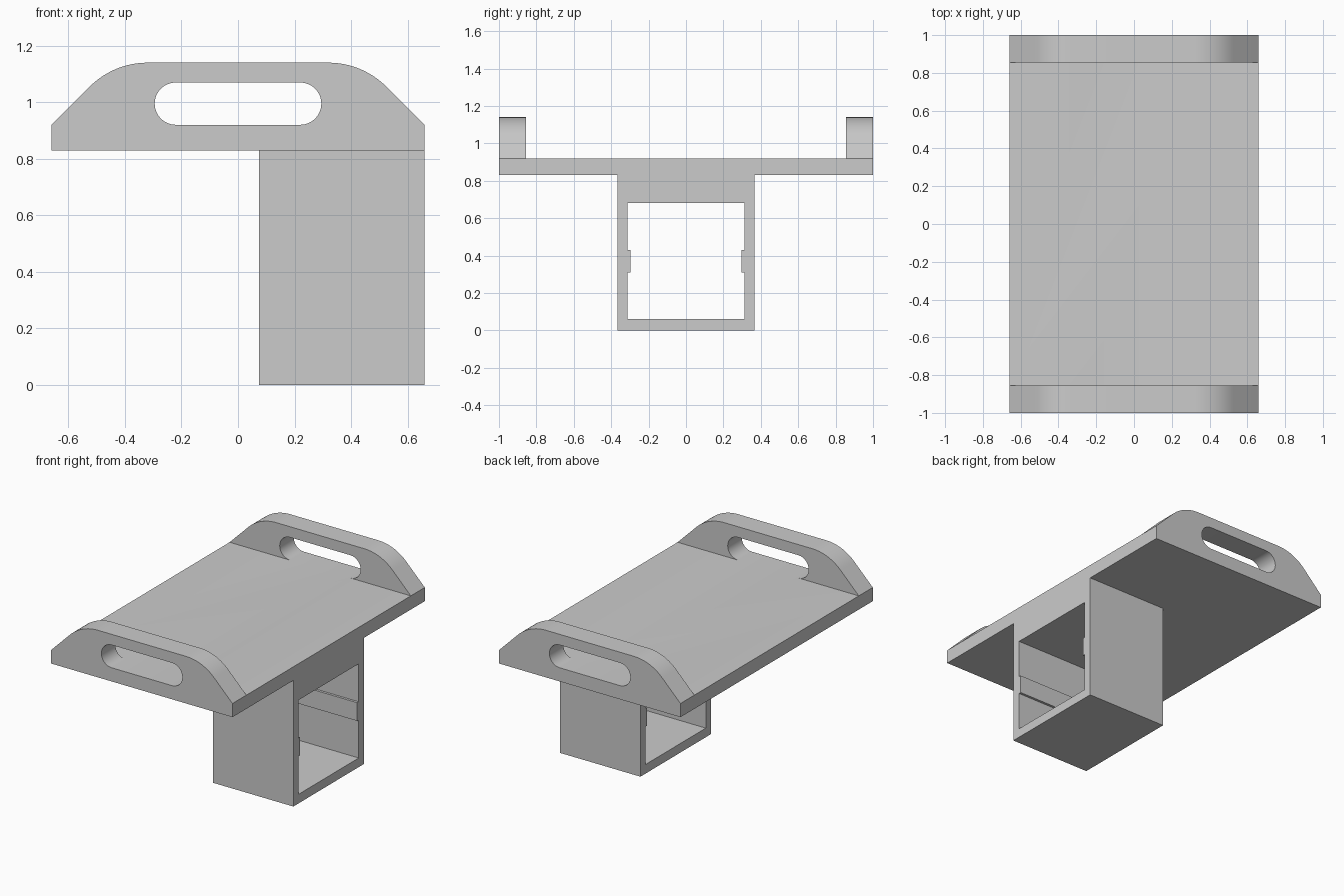
import bpy, bmesh
from math import sin, cos, pi
from mathutils import Matrix, Vector

if "Cube" in bpy.data.objects:
    bpy.data.objects.remove(bpy.data.objects["Cube"], do_unlink=True)

grey = bpy.data.materials.new("plain_grey")
grey.use_nodes = True
grey.diffuse_color = (0.6, 0.6, 0.6, 1)
grey.node_tree.nodes["Principled BSDF"].inputs["Base Color"].default_value = (0.6, 0.6, 0.6, 1)


def arc(cx, cz, r, start, end, n=16):
    """Points of a circular arc, angles in units of pi."""
    steps = [pi * (start + (end - start) * i / n) for i in range(n + 1)]
    return [(cx + r * cos(a), cz + r * sin(a)) for a in steps]


def prism(name, loops, place, direction):
    """Fill closed 2D loops (outline, then holes) and extrude them."""
    bm = bmesh.new()
    for loop in loops:
        vs = [bm.verts.new(place(*p)) for p in loop]
        for a, b in zip(vs, vs[1:] + vs[:1]):
            bm.edges.new((a, b))
    bmesh.ops.triangle_fill(bm, use_beauty=True, edges=bm.edges[:])
    out = bmesh.ops.extrude_face_region(bm, geom=bm.faces[:], use_keep_orig=True)
    moved = [v for v in out["geom"] if isinstance(v, bmesh.types.BMVert)]
    bmesh.ops.translate(bm, verts=moved, vec=Vector(direction))
    bmesh.ops.recalc_face_normals(bm, faces=bm.faces[:])
    mesh = bpy.data.meshes.new(name)
    bm.to_mesh(mesh)
    bm.free()
    mesh.materials.append(grey)
    ob = bpy.data.objects.new(name, mesh)
    bpy.context.collection.objects.link(ob)
    return ob


def mirror(points):
    return [(-a, b) for a, b in reversed(points)]


W, DECK_LOW, DECK_TOP, TOP = 0.66, 0.83, 0.92, 1.14

# Flat deck
deck = prism("tray_with_socket",
             [[(-W, DECK_LOW), (W, DECK_LOW), (W, DECK_TOP), (-W, DECK_TOP)]],
             lambda x, z: (x, -1, z), (0, 2, 0))

# End handles: sloped, rounded shoulders over a slot that rests on the deck
shoulder = [(W, DECK_TOP)] + arc(0.32, TOP - 0.29, 0.29, 0.25, 0.5)
slot_end = arc(0.22, 0.995, 0.075, 0.5, -0.5)
outline = shoulder + mirror(shoulder) + mirror(slot_end) + slot_end
parts = [prism("handle", [outline], lambda x, z, y=y: (x, y, z), (0, 0.145, 0))
         for y in (-1, 0.855)]

# Square socket under one side, with a small rib along each inner wall
outer = [(-0.367, 0), (0.367, 0), (0.367, DECK_LOW), (-0.367, DECK_LOW)]
inner = [(0.313, 0.06), (0.313, 0.31), (0.297, 0.31),
         (0.297, 0.43), (0.313, 0.43), (0.313, 0.68)]
parts.append(prism("socket", [outer, inner + mirror(inner)],
                   lambda y, z: (0.075, y, z), (W - 0.075, 0, 0)))

# Fuse everything into one solid
bpy.context.view_layer.objects.active = deck
for part in parts:
    mod = deck.modifiers.new("fuse", "BOOLEAN")
    mod.operation, mod.solver, mod.object = "UNION", "EXACT", part
    bpy.ops.object.modifier_apply(modifier=mod.name)
    bpy.data.objects.remove(part, do_unlink=True)

for ob in bpy.context.selected_objects:
    ob.select_set(False)
deck.select_set(True)
bpy.ops.object.shade_smooth_by_angle(angle=pi / 6)
